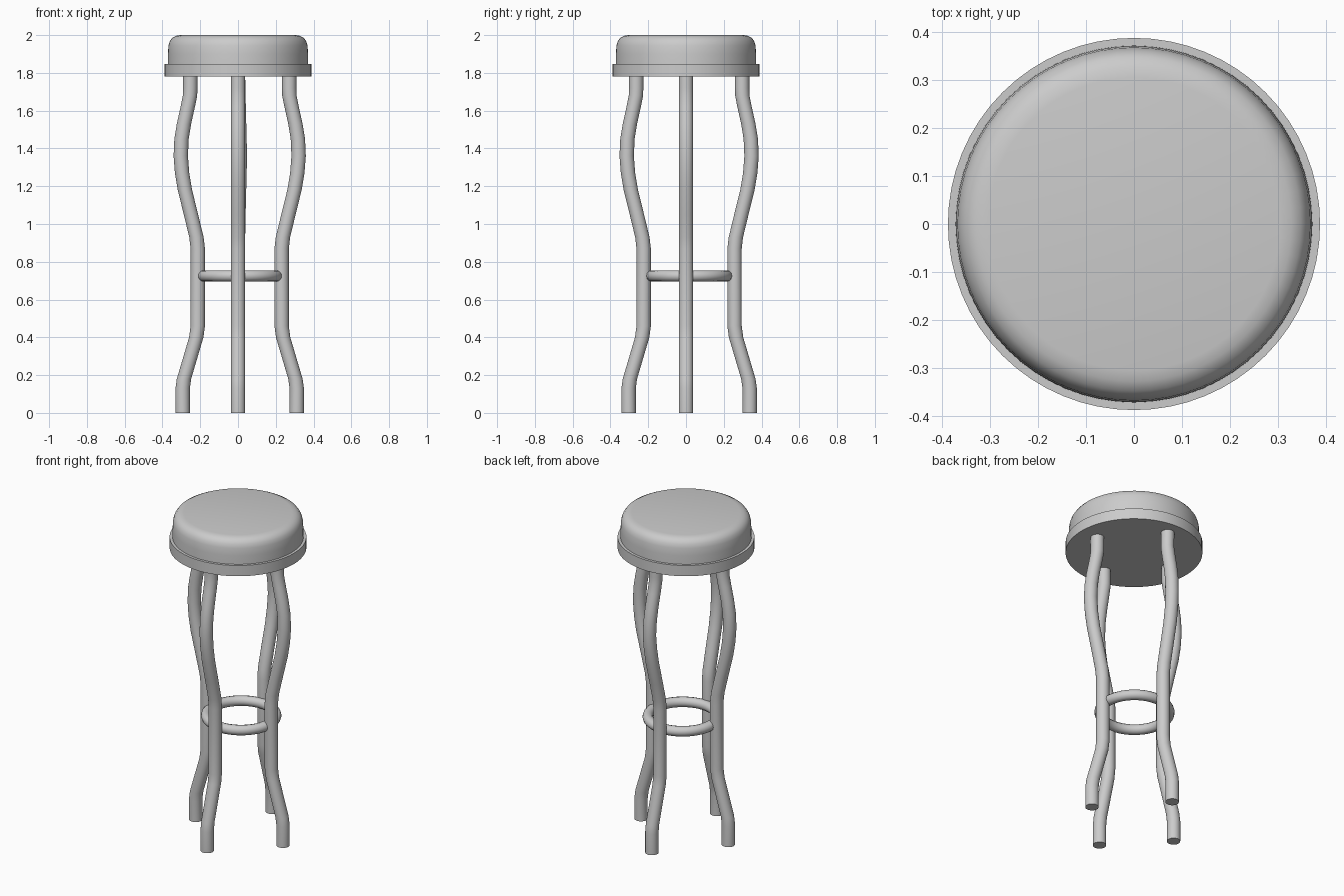
import bpy, bmesh, math

if "Cube" in bpy.data.objects:
    bpy.data.objects.remove(bpy.data.objects["Cube"])

grey = bpy.data.materials.new("light grey")
grey.diffuse_color = (0.6, 0.6, 0.6, 1)
grey.use_nodes = True
grey.node_tree.nodes["Principled BSDF"].inputs["Base Color"].default_value = grey.diffuse_color


def smooth(ob, angle=35):
    bpy.ops.object.select_all(action='DESELECT')
    ob.select_set(True)
    bpy.context.view_layer.objects.active = ob
    bpy.ops.object.shade_smooth_by_angle(angle=math.radians(angle))


def lathe(name, profile, n=64):
    """Closed solid of revolution from (radius, z) points, bottom to top."""
    bm = bmesh.new()
    rings = [[bm.verts.new((r * math.cos(2 * math.pi * i / n),
                            r * math.sin(2 * math.pi * i / n), z))
              for i in range(n)] for r, z in profile]
    for a, b in zip(rings, rings[1:]):
        for i in range(n):
            j = (i + 1) % n
            bm.faces.new((a[i], a[j], b[j], b[i]))
    bm.faces.new(rings[0][::-1])
    bm.faces.new(rings[-1])
    me = bpy.data.meshes.new(name)
    bm.to_mesh(me)
    bm.free()
    ob = bpy.data.objects.new(name, me)
    bpy.context.collection.objects.link(ob)
    me.materials.append(grey)
    smooth(ob)


def tube(name, path, radius=0.038, n=24):
    """Capped round tube with horizontal cross-sections along a path."""
    bm = bmesh.new()
    rings = [[bm.verts.new((x + radius * math.cos(2 * math.pi * i / n),
                            y + radius * math.sin(2 * math.pi * i / n), z))
              for i in range(n)] for x, y, z in path]
    for a, b in zip(rings, rings[1:]):
        for i in range(n):
            j = (i + 1) % n
            bm.faces.new((a[i], a[j], b[j], b[i]))
    bm.faces.new(rings[0][::-1])
    bm.faces.new(rings[-1])
    me = bpy.data.meshes.new(name)
    bm.to_mesh(me)
    bm.free()
    ob = bpy.data.objects.new(name, me)
    bpy.context.collection.objects.link(ob)
    me.materials.append(grey)
    smooth(ob, 40)


# Seat rim and padded cushion
lathe("seat_rim", [(0.388, 1.78), (0.388, 1.847)])
lathe("seat_cushion", [(0.372, 1.84), (0.371, 1.90), (0.368, 1.945), (0.361, 1.968),
                       (0.348, 1.986), (0.328, 1.996), (0.305, 2.0)])

# Curved legs: outward offset from the waist at each height
curve = [(0, 0.08), (0.13, 0.08), (0.18, 0.073), (0.40, 0.008), (0.46, 0),
         (0.87, 0), (0.93, 0.007), (1.05, 0.036), (1.18, 0.068), (1.27, 0.083),
         (1.36, 0.09), (1.45, 0.086), (1.53, 0.073), (1.62, 0.053),
         (1.68, 0.041), (1.72, 0.04), (1.79, 0.04)]
legs = {"right_leg": (1, 0, 0.231), "left_leg": (-1, 0, 0.213),
        "back_leg": (0, 1, 0.257), "front_leg": (0, -1, 0.224)}
for name, (dx, dy, waist) in legs.items():
    path = []
    for z, off in curve:
        r = waist + off
        lean = 0.01 * max(0, 1 - abs(z - 1.36) / 0.4) if name == "back_leg" else 0
        path.append((dx * r + lean, dy * r, z))
    tube(name, path)

# Foot ring
bpy.ops.mesh.primitive_torus_add(location=(0.0105, 0.017, 0.725), major_radius=0.198,
                                 minor_radius=0.03, major_segments=48, minor_segments=12)
ring = bpy.context.object
ring.name = "foot_ring"
ring.data.materials.append(grey)
smooth(ring, 60)
